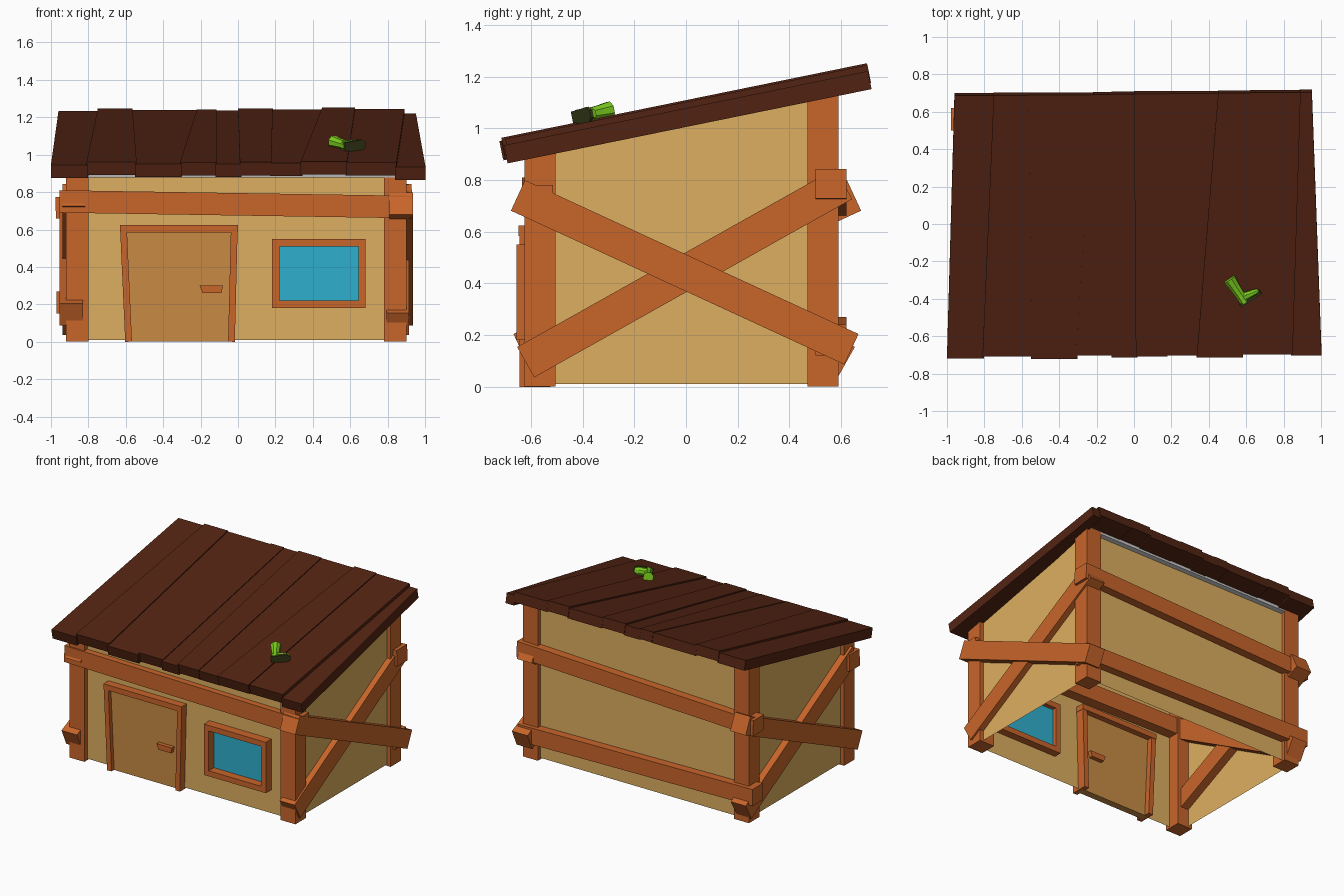
import bpy, bmesh, math
from mathutils import Vector, Matrix

if "Cube" in bpy.data.objects:
    bpy.data.objects.remove(bpy.data.objects["Cube"])


def mat(name, r, g, b):
    m = bpy.data.materials.new(name)
    m.diffuse_color = (r, g, b, 1)
    m.use_nodes = True
    m.node_tree.nodes["Principled BSDF"].inputs["Base Color"].default_value = m.diffuse_color
    return m


TIMBER = mat("timber", .58, .13, .023)
PLASTER = mat("plaster", .72, .43, .115)
DOOR = mat("door_wood", .58, .26, .058)
SHINGLE = mat("roof_wood", .084, .017, .006)
GLASS = mat("glass", .03, .43, .61)
GREEN = mat("boot_green", .2, .61, .013)
SOLE = mat("sole_dark", .04, .045, .01)
SLOPE = .204


def roof_z(y, base):
    return base + SLOPE * (y + .7)


def loft(name, rings, material, caps=True, closed=True):
    """Skin a list of equal-length point rings."""
    bm = bmesh.new()
    vs = [[bm.verts.new(p) for p in ring] for ring in rings]
    n = len(vs[0])
    for a, b in zip(vs, vs[1:]):
        for i in range(n if closed else n - 1):
            j = (i + 1) % n
            bm.faces.new((a[i], a[j], b[j], b[i]))
    if caps:
        bm.faces.new(vs[0])
        bm.faces.new(vs[-1])
    bmesh.ops.recalc_face_normals(bm, faces=bm.faces)
    me = bpy.data.meshes.new(name)
    bm.to_mesh(me)
    bm.free()
    if material:
        me.materials.append(material)
    ob = bpy.data.objects.new(name, me)
    bpy.context.collection.objects.link(ob)
    return ob


def beam(name, p0, p1, width, depth, axis, material=TIMBER):
    """Rectangular board from p0 to p1, its depth lying along axis."""
    p0, p1, d = Vector(p0), Vector(p1), Vector(axis)
    w = (p1 - p0).cross(d).normalized() * width / 2
    d = d * depth / 2
    ring = [w + d, w - d, -w - d, -w + d]
    return loft(name, [[p + o for o in ring] for p in (p0, p1)], material)


def slab(name, front, back, y0, y1, base, thick, material):
    """Roof-parallel board; front and back are its x ranges."""
    rings = []
    for (xl, xr), y in ((front, y0), (back, y1)):
        z = roof_z(y, base)
        dy = -.2 * thick
        rings.append([(xl, y, z), (xr, y, z), (xr, y + dy, z + thick), (xl, y + dy, z + thick)])
    return loft(name, rings, material)


X, Y = (1, 0, 0), (0, 1, 0)

# Wall shell, sloped along the top
corners = [(-.89, -.59), (.87, -.59), (.87, .56), (-.89, .56), (-.89, -.59)]
loft("walls", [[(x, y, .01) for x, y in corners],
               [(x, y, roof_z(y, .88)) for x, y in corners]], PLASTER, caps=False, closed=False)

# Corner posts
for side, x0 in (("left", -.92), ("right", .78)):
    for end, y0 in (("front", -.625), ("back", .47)):
        pts = [(x0, y0), (x0 + .12, y0), (x0 + .12, y0 + .12), (x0, y0 + .12)]
        loft(f"{end}_{side}_post", [[(x, y, 0) for x, y in pts],
                                    [(x, y, roof_z(y, .88)) for x, y in pts]], TIMBER)

# Horizontal beams on the front and back
beam("front_beam", (-.955, -.575, .75), (.93, -.575, .72), .12, .12, Y)
beam("back_upper_beam", (-.975, .56, .715), (.93, .56, .785), .115, .12, Y)
beam("back_lower_beam", (-.97, .56, .21), (.92, .56, .18), .12, .12, Y)

# Crossed braces, the left pair turned half round
for side, s, xo, xi in (("right", 1, .873, .853), ("left", -1, -.892, -.878)):
    beam(f"{side}_outer_brace", (xo, -.65 * s, .74), (xo, .64 * s, .145), .13, .125, X)
    beam(f"{side}_inner_brace", (xi, -.62 * s, .095), (xi, .61 * s, .785), .135, .12, X)

# Door with crooked frame and handle
loft("door", [[(-.585, y, 0), (-.035, y, 0), (-.02, y, .6), (-.61, y, .6)]
              for y in (-.615, -.565)], DOOR)
beam("door_left_jamb", (-.585, -.585, 0), (-.612, -.585, .6), .036, .12, Y)
beam("door_right_jamb", (-.035, -.585, 0), (-.02, -.585, .6), .036, .12, Y)
beam("door_lintel", (-.63, -.585, .603), (0, -.585, .603), .04, .125, Y)
loft("door_handle", [[(-.19, y, .26), (-.09, y, .26), (-.08, y, .3), (-.205, y, .3)]
                     for y in (-.645, -.535)], TIMBER)

# Window frame and pane
for nm, z in (("sill", .2), ("head", .53)):
    beam(f"window_{nm}", (.183, -.595, z), (.683, -.595, z), .04, .12, Y)
for nm, x in (("left", .203), ("right", .663)):
    beam(f"window_{nm}_stile", (x, -.595, .22), (x, -.595, .51), .04, .12, Y)
beam("window_pane", (.22, -.58, .365), (.646, -.58, .365), .295, .03, Y, GLASS)

# Grey battens under the roof
slab("front_batten", (-.9, .91), (-.9, .91), -.63, -.48, .864, .025, None)
slab("back_batten", (-.9, .9), (-.9, .9), .44, .59, .864, .025, None)

# Uneven roof planks
front_x = [-1, -.81, -.55, -.31, -.12, .01, .17, .335, .575, .84, .995]
back_x = [-.96, -.75, -.57, -.22, -.12, 0, .18, .45, .62, .885, .945]
base = [.877, .890, .882, .886, .880, .889, .883, .893, .886, .882, .862]
y_front = [-.705, -.695, -.708, -.69, -.70, -.695, -.69, -.70, -.685, -.69, -.685]
for i, b in enumerate(base[:-1]):
    if i == 9:
        b = base[-1]
    slab(f"roof_plank_{i + 1}", (front_x[i], front_x[i + 1] + .008),
         (back_x[i], back_x[i + 1] + .006), y_front[i], .70 + .002 * i, b, .07, SHINGLE)

# Boot lying on its side on the roof: u along the foot, v up the shaft
M = (Matrix.Translation((.575, -.43, 1.042))
     @ Matrix.Rotation(math.atan(SLOPE), 4, 'X') @ Matrix.Rotation(math.radians(33.5), 4, 'Z'))


def oval(u, v, ru, rv, rn):
    out = []
    for k in range(8):
        c, s = math.cos(math.pi * (k + .5) / 4), math.sin(math.pi * (k + .5) / 4)
        out.append(M @ Vector((u + ru * c, v + rv * c, rn * s)))
    return out


loft("boot_shaft", [oval(.022, v, r, 0, r) for v, r in
                    ((.0, .03), (.05, .027), (.10, .03), (.15, .036))], GREEN)
loft("boot_foot", [oval(u, v, 0, r, n) for u, v, r, n in
                   ((0, .022, .024, .026), (.05, .024, .024, .027),
                    (.09, .018, .018, .029), (.118, .013, .010, .018))], GREEN)
loft("boot_sole", [[M @ Vector((u, v, n)) for u, n in
                    ((-.008, -.024), (.1, -.03), (.122, -.014), (.122, .014), (.1, .03), (-.008, .024))]
                   for v in (-.008, .006)], SOLE)
